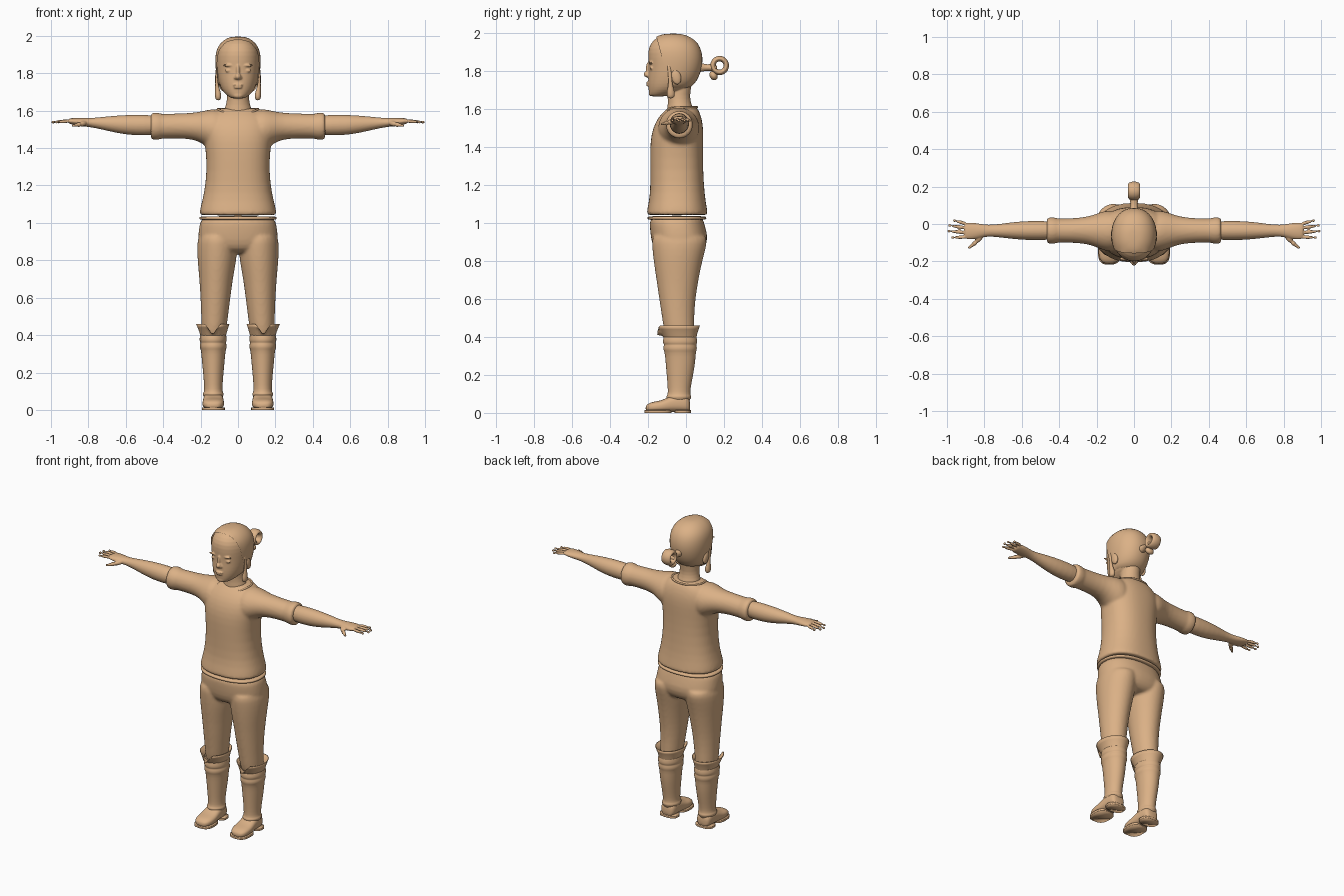
import bpy, bmesh, math
from mathutils import Matrix, Vector

TAN = bpy.data.materials.new("warm_tan")
TAN.diffuse_color = (0.71, 0.44, 0.24, 1)


def loft(bm, axis, rings, n=24, p=2.0, cap=True):
    """Skin superellipse rings given as (position, a_min, a_max, b_min, b_max)."""
    loops = []
    for t, a0, a1, b0, b1 in rings:
        loop = []
        for i in range(n):
            th = 2 * math.pi * (i + 0.5) / n - math.pi / 2
            c, s = math.cos(th), math.sin(th)
            a = (a0 + a1) / 2 + (a1 - a0) / 2 * math.copysign(abs(c) ** (2 / p), c)
            b = (b0 + b1) / 2 + (b1 - b0) / 2 * math.copysign(abs(s) ** (2 / p), s)
            co = {'x': (t, a, b), 'y': (a, t, b), 'z': (a, b, t)}[axis]
            loop.append(bm.verts.new(co))
        loops.append(loop)
    faces = []
    for l0, l1 in zip(loops, loops[1:]):
        for i in range(n):
            j = (i + 1) % n
            faces.append(bm.faces.new((l0[i], l0[j], l1[j], l1[i])))
    if cap:
        faces += [bm.faces.new(loops[0]), bm.faces.new(loops[-1])]
    bmesh.ops.recalc_face_normals(bm, faces=faces)


def ball(bm, loc, scale, tilt=0.0):
    m = Matrix.Translation(loc) @ Matrix.Rotation(tilt, 4, 'X') @ Matrix.Diagonal((*scale, 1))
    bmesh.ops.create_uvsphere(bm, u_segments=16, v_segments=10, radius=1, matrix=m)


def finger(bm, p0, p1, r0, r1):
    """Tapered rounded rod between two points."""
    p0, p1 = Vector(p0), Vector(p1)
    d = p1 - p0
    m = Matrix.Translation((p0 + p1) / 2) @ d.to_track_quat('Z', 'Y').to_matrix().to_4x4()
    bmesh.ops.create_cone(bm, cap_ends=True, segments=12, radius1=r0, radius2=r1,
                          depth=d.length, matrix=m)
    ball(bm, p1, (r1, r1, r1))


def finish(name, bm, sub=1, voxel=0, smooth=0, mirror=False):
    me = bpy.data.meshes.new(name)
    bm.to_mesh(me)
    bm.free()
    ob = bpy.data.objects.new(name, me)
    bpy.context.collection.objects.link(ob)
    me.materials.append(TAN)
    me.polygons.foreach_set("use_smooth", [True] * len(me.polygons))
    if sub:
        ob.modifiers.new("sub", 'SUBSURF').levels = sub
        ob.modifiers["sub"].render_levels = sub
    if voxel:
        r = ob.modifiers.new("blend", 'REMESH')
        r.mode, r.voxel_size, r.use_smooth_shade = 'VOXEL', voxel, True
    if smooth:
        s = ob.modifiers.new("soften", 'SMOOTH')
        s.factor, s.iterations = 0.5, smooth
    if mirror:
        ob.modifiers.new("mirror", 'MIRROR').use_mirror_merge = False
    return ob


def tube(name, pts, r, cyclic=False):
    cu = bpy.data.curves.new(name, 'CURVE')
    cu.dimensions, cu.bevel_depth, cu.bevel_resolution, cu.use_fill_caps = '3D', r, 3, True
    sp = cu.splines.new('POLY')
    sp.points.add(len(pts) - 1)
    for q, co in zip(sp.points, pts):
        q.co = (*co, 1)
    sp.use_cyclic_u, sp.use_smooth = cyclic, True
    cu.materials.append(TAN)
    ob = bpy.data.objects.new(name, cu)
    bpy.context.collection.objects.link(ob)
    return ob


def zr(z, hw, y0, y1):
    return (z, -hw, hw, y0, y1)


# Shirt: body and sleeves blended into one skin
bm = bmesh.new()
loft(bm, 'z', [zr(1.04, .205, -.205, .115), zr(1.045, .207, -.208, .115), zr(1.08, .203, -.203, .11),
               zr(1.15, .182, -.188, .098), zr(1.28, .166, -.188, .09), zr(1.4, .174, -.19, .09),
               zr(1.47, .185, -.182, .092), zr(1.53, .185, -.162, .088), zr(1.575, .16, -.13, .075),
               zr(1.605, .115, -.095, .06), zr(1.615, .09, -.08, .045)], 32, 2.35)
for s in (1, -1):
    loft(bm, 'x', [(s * x, *r) for x, *r in [
        (.08, -.15, .07, 1.38, 1.61), (.14, -.15, .075, 1.385, 1.61), (.19, -.13, .06, 1.425, 1.598),
        (.24, -.108, .04, 1.447, 1.588), (.33, -.1, .03, 1.452, 1.585), (.40, -.1, .03, 1.45, 1.583),
        (.412, -.1, .03, 1.45, 1.583), (.42, -.107, .037, 1.443, 1.59),
        (.462, -.107, .037, 1.443, 1.59), (.468, -.1, .03, 1.45, 1.583)]])
finish("shirt", bm, 1, .009, 4)

# Neckline rim
ring = [(2 * math.pi * i / 48) for i in range(48)]
tube("neckline", [(.108 * math.cos(t), -.03 + .088 * math.sin(t),
                   1.608 - .035 * max(0, -math.sin(t)) ** 2) for t in ring], .006, True)

# Waistband
bm = bmesh.new()
loft(bm, 'z', [zr(1.015, .2, -.198, .1), zr(1.018, .207, -.203, .108),
               zr(1.032, .207, -.203, .108), zr(1.036, .2, -.198, .1)], 32, 2.3)
finish("waistband", bm)

# Trousers: hips and two legs blended
bm = bmesh.new()
loft(bm, 'z', [zr(1.04, .195, -.19, .095), zr(1.0, .204, -.192, .092), zr(.94, .214, -.188, .116),
               zr(.88, .214, -.178, .108), zr(.845, .19, -.15, .08), zr(.835, .15, -.1, .05)], 32, 2.3)
for s in (1, -1):
    loft(bm, 'z', [(z, min(s * a, s * b), max(s * a, s * b), c, d) for z, a, b, c, d in [
        (.95, .01, .208, -.18, .11), (.9, .003, .219, -.182, .114), (.83, .004, .219, -.175, .095),
        (.76, .016, .213, -.166, .078), (.68, .03, .206, -.153, .063), (.6, .04, .201, -.142, .05),
        (.5, .053, .197, -.126, .043), (.42, .063, .195, -.115, .045), (.38, .07, .19, -.1, .04)]])
finish("trousers", bm, 1, .009, 4)

# Boot shafts with two raised straps and an ankle ridge
bm = bmesh.new()
loft(bm, 'z', [(.41, .06, .205, -.12, .058), (.395, .063, .202, -.118, .056), (.385, .06, .206, -.122, .06),
               (.365, .06, .206, -.122, .06), (.36, .066, .2, -.115, .054), (.35, .06, .205, -.12, .058),
               (.33, .06, .205, -.12, .058), (.322, .066, .198, -.113, .052), (.27, .07, .194, -.108, .05),
               (.2, .077, .187, -.102, .038), (.13, .083, .181, -.096, .024), (.095, .083, .181, -.096, .022),
               (.09, .076, .188, -.104, .028), (.078, .076, .188, -.104, .028), (.07, .083, .18, -.097, .02),
               (.04, .085, .18, -.09, .015)])
finish("boot_shaft", bm, 1, mirror=True)

# Flared boot cuffs with a V notch at the front
bm = bmesh.new()
loft(bm, 'z', [(.395, .065, .2, -.115, .055), (.42, .058, .208, -.128, .06), (.44, .052, .216, -.14, .067),
               (.46, .045, .225, -.152, .074), (.46, .05, .22, -.147, .069),
               (.42, .066, .2, -.12, .052)], 40, cap=False)
for v in bm.verts:
    if v.co.y < -.08:
        v.co.z = min(v.co.z, .40 + abs(v.co.x - .135) * 1.5)
finish("boot_cuff", bm, 0, mirror=True)

# Shoes and thin soles
bm = bmesh.new()
loft(bm, 'y', [(-.213, .11, .155, .012, .035), (-.2, .088, .178, .006, .05), (-.17, .074, .19, .004, .06),
               (-.13, .073, .191, .004, .065), (-.095, .076, .188, .004, .082), (-.06, .079, .185, .004, .1),
               (-.01, .08, .183, .004, .1), (.012, .087, .177, .004, .085), (.022, .105, .16, .01, .06)], 24, 2.6)
finish("shoe", bm, 1, mirror=True)
bm = bmesh.new()
for y0, y1 in ((-.218, -.075), (-.06, .026)):
    loft(bm, 'z', [(z, .07, .193, y0, y1) for z in (0, .002, .012, .014)], 24, 2.8)
finish("sole", bm, 0, mirror=True)

# Forearm, palm and fingers
bm = bmesh.new()
loft(bm, 'x', [(.42, -.085, .015, 1.47, 1.575), (.5, -.087, .017, 1.467, 1.578), (.58, -.086, .016, 1.469, 1.578),
               (.66, -.079, .009, 1.483, 1.573), (.73, -.07, -.002, 1.5, 1.566), (.785, -.066, -.005, 1.511, 1.56),
               (.82, -.075, .001, 1.515, 1.562), (.86, -.084, .008, 1.52, 1.562), (.895, -.082, .008, 1.527, 1.56),
               (.908, -.076, .0, 1.533, 1.555)])
for k0, k1 in [((.89, .0), (.96, .018)), ((.895, -.022), (.985, -.008)),
               ((.895, -.046), (.99, -.038)), ((.89, -.07), (.97, -.072))]:
    finger(bm, (*k0, 1.546), (*k1, 1.539), .0125, .0085)
finger(bm, (.81, -.06, 1.535), (.852, -.103, 1.525), .019, .013)
finger(bm, (.852, -.103, 1.525), (.88, -.126, 1.52), .013, .008)
finish("arm_and_hand", bm, 1, .0045, 2, True)

# Head, neck, face features and ears blended
bm = bmesh.new()
loft(bm, 'z', [zr(1.55, .075, -.1, .04), zr(1.6, .078, -.1, .04), zr(1.63, .064, -.095, .026),
               zr(1.67, .058, -.098, .02), zr(1.72, .06, -.1, .03), zr(1.76, .05, -.09, .03)])
skull = [zr(1.7, .08, -.197, .0), zr(1.73, .096, -.2, .04), zr(1.77, .107, -.199, .064),
         zr(1.82, .114, -.196, .079), zr(1.87, .117, -.2, .083), zr(1.92, .112, -.199, .072),
         zr(1.96, .088, -.176, .042), zr(1.985, .052, -.135, -.005), zr(1.992, .02, -.09, -.045)]
loft(bm, 'z', [zr(1.664, .03, -.185, -.12), zr(1.675, .052, -.194, -.07)] + skull, 32, 2.15)
ball(bm, (0, -.203, 1.782), (.017, .021, .017))
ball(bm, (0, -.198, 1.812), (.010, .014, .035))
ball(bm, (0, -.2, 1.737), (.028, .011, .006))
ball(bm, (0, -.199, 1.724), (.024, .011, .006))
ball(bm, (0, -.183, 1.682), (.028, .014, .016))
for s in (1, -1):
    ball(bm, (s * .05, -.182, 1.814), (.021, .009, .009))
    ball(bm, (s * .05, -.187, 1.842), (.032, .009, .007))
    ball(bm, (s * .013, -.198, 1.776), (.010, .012, .009))
    ball(bm, (s * .11, -.052, 1.768), (.014, .027, .042), .25)
finish("head", bm, 1, .0045, 2)

# Hair shell, cut off along the hairline
bm = bmesh.new()
loft(bm, 'z', [(z + (.004 if z > 1.9 else 0), a - .006, b + .006, c - .005, d + .006)
               for z, a, b, c, d in skull], 32, 2.15)
bmesh.ops.bisect_plane(bm, geom=bm.verts[:] + bm.edges[:] + bm.faces[:], plane_co=(0, -.14, 1.92),
                       plane_no=(0, -.16, -.045), clear_outer=True)
finish("hair", bm, 1)

# Side locks ending in a drop
bm = bmesh.new()
loft(bm, 'z', [(1.655, .1, .112, -.088, -.072), (1.662, .09, .122, -.1, -.06), (1.685, .088, .124, -.103, -.058),
               (1.71, .096, .122, -.096, -.066), (1.745, .107, .122, -.092, -.074),
               (1.79, .108, .121, -.095, -.075), (1.84, .108, .118, -.1, -.085)], 16)
finish("side_lock", bm, 1, mirror=True)

# Looped bun on a short ponytail
loop = tube("bun_loop", [(0, .177 + .035 * math.cos(t), 1.828 + .036 * math.sin(t)) for t in ring], .015, True)
loop.scale.x = 2.2
bm = bmesh.new()
loft(bm, 'y', [(.06, -.03, .03, 1.79, 1.85), (.085, -.022, .022, 1.795, 1.84),
               (.11, -.017, .017, 1.802, 1.833), (.15, -.03, .03, 1.795, 1.838), (.165, -.02, .02, 1.8, 1.825)], 16)
ball(bm, (0, .145, 1.775), (.03, .021, .026), .5)
finish("ponytail", bm, 1)
